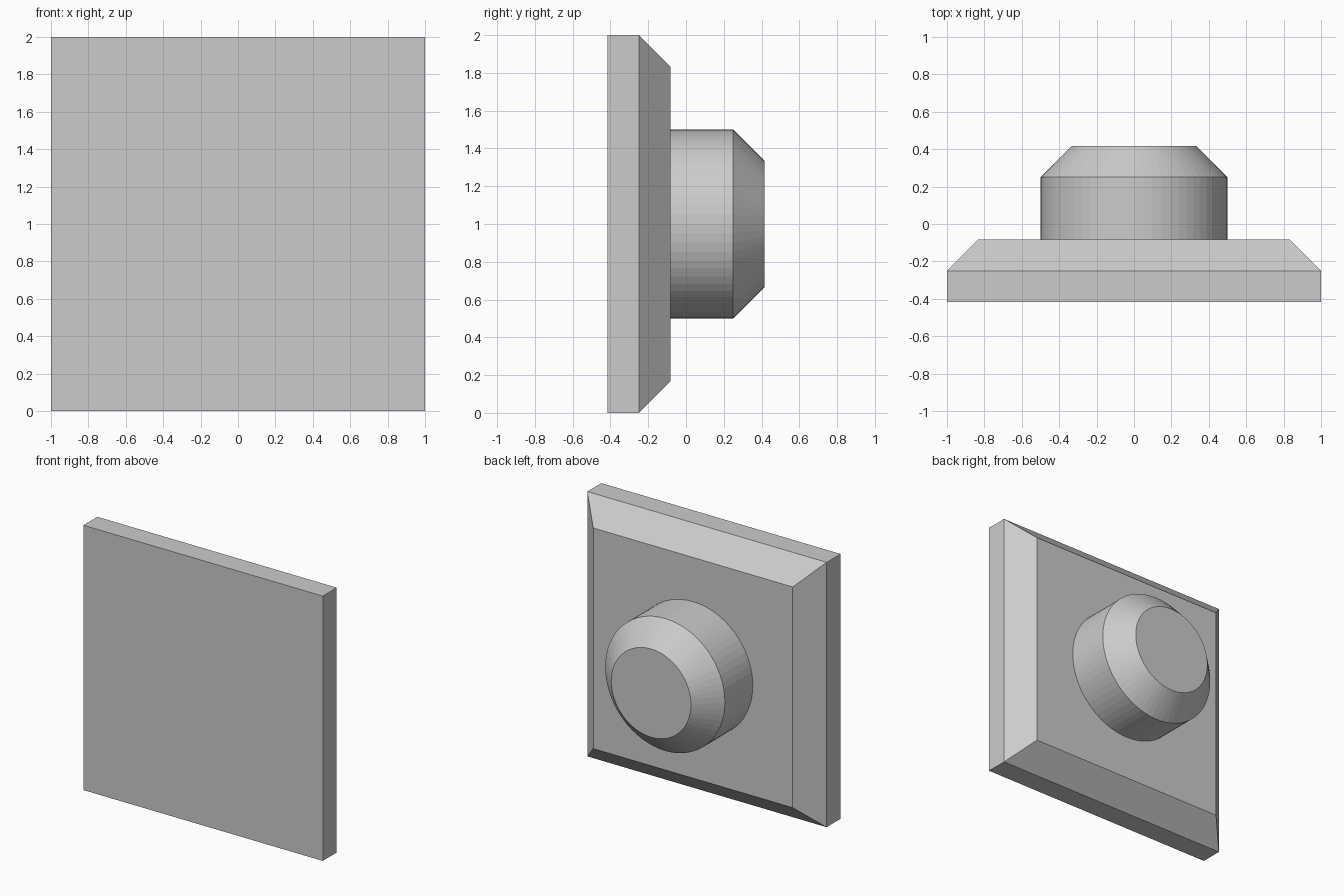
import bpy, bmesh, math

if "Cube" in bpy.data.objects:
    bpy.data.objects.remove(bpy.data.objects["Cube"])

SEGMENTS = 64
CENTRE_Z = 1.0


def square(bm, y, h):
    """Square ring of half-size h at depth y."""
    return [bm.verts.new((sx * h, y, CENTRE_Z + sz * h))
            for sx, sz in ((-1, -1), (1, -1), (1, 1), (-1, 1))]


def circle(bm, y, r):
    """Round ring of radius r at depth y."""
    angles = [2 * math.pi * i / SEGMENTS for i in range(SEGMENTS)]
    return [bm.verts.new((r * math.cos(a), y, CENTRE_Z + r * math.sin(a)))
            for a in angles]


def skin(bm, rings):
    """Join successive rings with quads."""
    for a, b in zip(rings, rings[1:]):
        for i in range(len(a)):
            j = (i + 1) % len(a)
            bm.faces.new((a[i], a[j], b[j], b[i]))


def ring_edges(bm, ring):
    return [bm.edges.get((ring[i - 1], ring[i])) for i in range(len(ring))]


bm = bmesh.new()

# Square plate, bevelled towards the back
plate = [square(bm, y, h) for y, h in
         ((-0.4167, 1.0), (-0.25, 1.0), (-0.0833, 0.8333))]
skin(bm, plate)
bm.faces.new(plate[0])

# Round stud with a chamfered end
stud = [circle(bm, y, r) for y, r in
        ((-0.0833, 0.5), (0.25, 0.5), (0.4167, 0.3333))]
skin(bm, stud)
bm.faces.new(stud[-1])

# Flat back of the plate around the stud
bmesh.ops.triangle_fill(
    bm, use_beauty=True,
    edges=ring_edges(bm, plate[-1]) + ring_edges(bm, stud[0]))

bmesh.ops.recalc_face_normals(bm, faces=bm.faces[:])
mesh = bpy.data.meshes.new("plate_with_stud")
bm.to_mesh(mesh)
bm.free()
bpy.context.collection.objects.link(bpy.data.objects.new("plate_with_stud", mesh))
